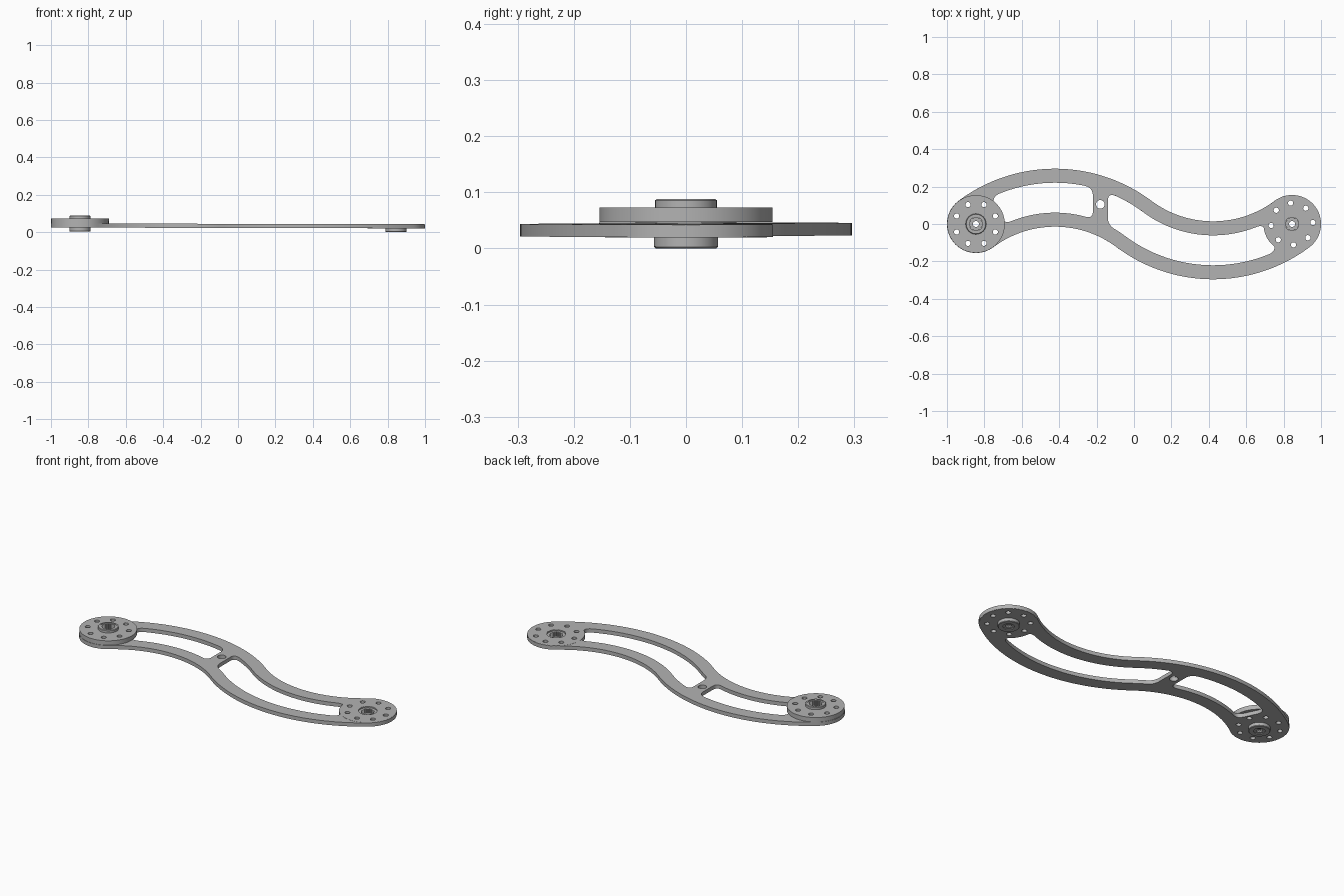
import bpy
import bmesh
from math import sin, cos, pi, atan2, hypot, acos

cube = bpy.data.objects.get("Cube")
if cube:
    bpy.data.objects.remove(cube, do_unlink=True)

# Dimensions
CX, CY = 0.4225, 0.5644          # centres of the two sweeping arcs
RAD = hypot(CX, CY)
HALF_W, SLOT_W = 0.155, 0.08     # half widths of the arm and of its slots
END_X = 0.845                    # hub centres
TILT = 0.0022

grey = bpy.data.materials.new("satin_grey")
grey.use_nodes = True
color = (0.45, 0.45, 0.45, 1)
grey.diffuse_color = color
grey.node_tree.nodes["Principled BSDF"].inputs["Base Color"].default_value = color


def add_part(name, mesh):
    """Link a mesh as a part, clean it and shade it."""
    bm = bmesh.new()
    bm.from_mesh(mesh)
    bmesh.ops.remove_doubles(bm, verts=bm.verts, dist=0.00005)
    bmesh.ops.recalc_face_normals(bm, faces=bm.faces)
    bm.to_mesh(mesh)
    bm.free()
    mesh.materials.clear()
    mesh.materials.append(grey)
    ob = bpy.data.objects.new(name, mesh)
    bpy.context.collection.objects.link(ob)
    ob.rotation_euler.y = TILT
    ob.location.z = TILT * END_X
    bpy.ops.object.select_all(action='DESELECT')
    ob.select_set(True)
    bpy.context.view_layer.objects.active = ob
    bpy.ops.object.shade_smooth_by_angle()
    return ob


def slab(name, loops, z0, z1):
    """Extrude an outline with holes between two heights."""
    cu = bpy.data.curves.new(name + "_profile", 'CURVE')
    cu.dimensions = '2D'
    cu.fill_mode = 'BOTH'
    cu.extrude = (z1 - z0) / 2
    for loop in loops:
        sp = cu.splines.new('POLY')
        sp.points.add(len(loop) - 1)
        for p, (x, y) in zip(sp.points, loop):
            p.co = (x, y, 0, 1)
        sp.use_cyclic_u = True
    tmp = bpy.data.objects.new(name + "_tmp", cu)
    bpy.context.collection.objects.link(tmp)
    deps = bpy.context.evaluated_depsgraph_get()
    mesh = bpy.data.meshes.new_from_object(tmp.evaluated_get(deps))
    bpy.data.objects.remove(tmp, do_unlink=True)
    for v in mesh.vertices:
        v.co.z += (z0 + z1) / 2
    return add_part(name, mesh)


def lathe(name, x, profile, n=64):
    """Spin a closed (radius, height) profile around a hub axis."""
    bm = bmesh.new()
    rings = [[bm.verts.new((x + r * cos(2 * pi * i / n), r * sin(2 * pi * i / n), z))
              for i in range(n)] for r, z in profile]
    for a, b in zip(rings, rings[1:] + rings[:1]):
        for i in range(n):
            j = (i + 1) % n
            bm.faces.new((a[i], a[j], b[j], b[i]))
    mesh = bpy.data.meshes.new(name)
    bm.to_mesh(mesh)
    bm.free()
    return add_part(name, mesh)


def circle(x, y, r, n=64):
    return [(x + r * cos(2 * pi * i / n), y + r * sin(2 * pi * i / n)) for i in range(n)]


def star(x, r_out, r_in, teeth=24):
    return [(x + r * cos(a), r * sin(a)) for i in range(teeth * 2)
            for r, a in [((r_out, r_in)[i % 2], pi * i / teeth)]]


def bolt_holes(x, phase):
    return [circle(x + 0.112 * cos(phase + k * pi / 4), 0.112 * sin(phase + k * pi / 4), 0.014, 20)
            for k in range(8)]


A0 = atan2(CY, CX)


def arm_point(u, d):
    """Point at u (-1..1) along the S path, offset sideways by d."""
    if u > 0:
        x, y = arm_point(-u, -d)
        return -x, -y
    a = A0 - u * (pi - 2 * A0)
    return -CX + (RAD + d) * cos(a), -CY + (RAD + d) * sin(a)


def u_at_x(x, d):
    """Path position on the left arc where an offset edge reaches x."""
    return -(acos((x + CX) / (RAD + d)) - A0) / (pi - 2 * A0)


def edge(u0, u1, d, n=60):
    return [arm_point(u0 + (u1 - u0) * i / n, d) for i in range(n + 1)]


def line(p, q, n=40):
    return [(p[0] + (q[0] - p[0]) * i / n, p[1] + (q[1] - p[1]) * i / n) for i in range(n + 1)]


def filleted(sides, r):
    """Join sides into a loop, rounding every corner over the length r."""
    trimmed = [[p for p in s if min(hypot(p[0] - c[0], p[1] - c[1]) for c in (s[0], s[-1])) > r]
               for s in sides]
    loop = []
    for i, s in enumerate(trimmed):
        a, c, b = s[-1], sides[i][-1], trimmed[(i + 1) % len(sides)][0]
        loop += s
        for k in range(1, 8):
            t = k / 8
            loop.append(tuple((1 - t) ** 2 * a[m] + 2 * t * (1 - t) * c[m] + t * t * b[m]
                              for m in (0, 1)))
    return loop


def slot(top, bottom):
    return filleted([top, line(top[-1], bottom[0]), bottom, line(bottom[-1], top[0])], 0.04)


# Outline of the S-shaped arm with round ends
cap = [(END_X + HALF_W * cos(a), HALF_W * sin(a))
       for i in range(1, 40) for a in [pi - A0 - pi * i / 40]]
upper = edge(-1, 1, HALF_W, 120)
cap.sort(key=lambda p: -atan2(p[1] * cos(A0 - pi / 2) - (p[0] - END_X) * sin(A0 - pi / 2),
                              (p[0] - END_X) * cos(A0 - pi / 2) + p[1] * sin(A0 - pi / 2)))
# The cap sweeps clockwise from the upper edge to the lower edge
start = atan2(upper[-1][1], upper[-1][0] - END_X)
cap = [(END_X + HALF_W * cos(start - pi * i / 40), HALF_W * sin(start - pi * i / 40))
       for i in range(1, 40)]
half = upper + cap
outline = half + [(-x, -y) for x, y in half]

# Two slots separated by a strut with a hole
S, END_U = SLOT_W, 0.85
left_slot = slot(edge(-END_U, u_at_x(-0.22, S), S), edge(u_at_x(-0.22, -S), -END_U, -S))
right_slot = slot(edge(u_at_x(-0.14, S), END_U, S, 90), edge(END_U, u_at_x(-0.14, -S), -S, 90))
strut_hole = circle(-0.18, 0.105, 0.023, 32)

left_bolts = bolt_holes(-END_X, pi / 8)
right_bolts = bolt_holes(END_X, 0.07)
slab("arm_plate", [outline, left_slot, right_slot, strut_hole,
                   circle(-END_X, 0, 0.05), circle(END_X, 0, 0.05)]
     + left_bolts + right_bolts, 0.0205, 0.0425)

# Flush hub disc on the right end
slab("flush_hub_disc", [circle(END_X, 0, 0.153, 96), circle(END_X, 0, 0.052)] + right_bolts,
     0.02, 0.0431)

# Raised horn disc on the left end, on a thin spacer
slab("horn_spacer", [circle(-END_X, 0, 0.09), circle(-END_X, 0, 0.05)], 0.0425, 0.0435)
slab("horn_disc", [circle(-END_X, 0, 0.154, 96), circle(-END_X, 0, 0.046)] + left_bolts,
     0.0433, 0.0693)
lathe("horn_boss", -END_X, [(0.055, 0.069), (0.055, 0.082), (0.052, 0.0843),
                            (0.044, 0.0843), (0.044, 0.069)])
slab("horn_spline", [circle(-END_X, 0, 0.0465), star(-END_X, 0.037, 0.032)], 0.035, 0.082)

# Lower bosses with a stepped screw hole, and the right splined socket
for side, x in (("left", -END_X), ("right", END_X)):
    lathe(side + "_lower_boss", x, [
        (0.057, 0.022), (0.057, 0.003), (0.054, 0), (0.03, 0), (0.03, 0.004),
        (0.016, 0.004), (0.016, 0.012), (0.04, 0.012), (0.04, 0.022)])
slab("socket_spline", [circle(END_X, 0, 0.0525), star(END_X, 0.037, 0.032)], 0.012, 0.036)
